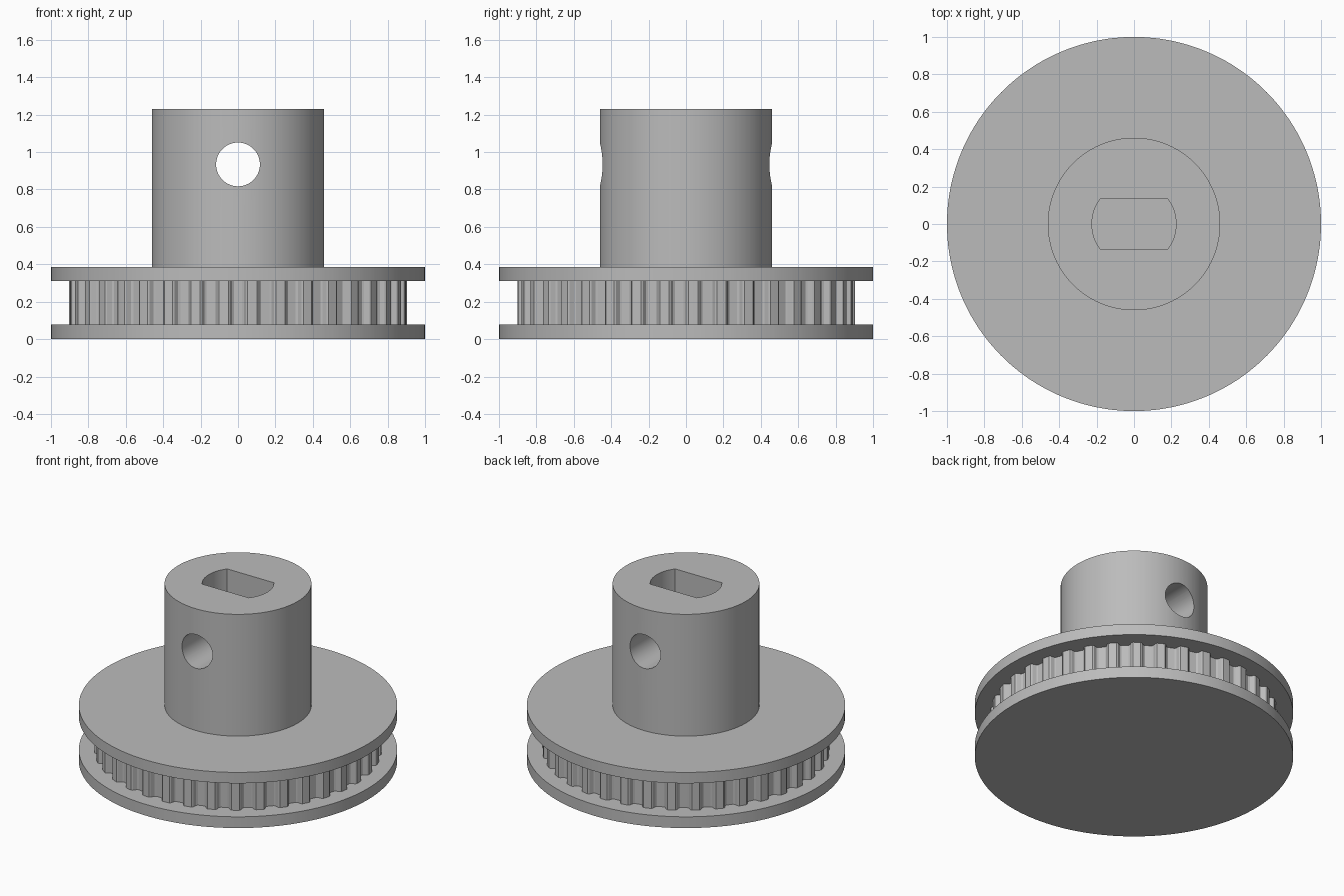
import bpy, bmesh, math
from mathutils import Matrix

cube = bpy.data.objects.get("Cube")
if cube:
    bpy.data.objects.remove(cube)

TEETH = 37
TOOTH_R = 0.903
PITCH = math.tau / TEETH
# half of one belt groove: (sideways offset, depth)
HALF_GROOVE = [(0.052, 0), (0.043, 0.007), (0.033, 0.032), (0.023, 0.039)]
GROOVE = [(-x, d) for x, d in HALF_GROOVE] + HALF_GROOVE[::-1]
GROOVE.append((PITCH * TOOTH_R / 2, 0))

grey = bpy.data.materials.new("grey plastic")
grey.use_nodes = True
colour = (0.5, 0.5, 0.5, 1)
grey.diffuse_color = colour
grey.node_tree.nodes["Principled BSDF"].inputs["Base Color"].default_value = colour


def make_object(name, bm):
    bmesh.ops.recalc_face_normals(bm, faces=bm.faces)
    mesh = bpy.data.meshes.new(name)
    bm.to_mesh(mesh)
    bm.free()
    mesh.materials.append(grey)
    obj = bpy.data.objects.new(name, mesh)
    bpy.context.collection.objects.link(obj)
    return obj


def loft(name, rings):
    """Skin a stack of rings with equal point counts and cap both ends."""
    bm = bmesh.new()
    loops = [[bm.verts.new(p) for p in ring] for ring in rings]
    for low, high in zip(loops, loops[1:]):
        for i in range(len(low)):
            j = (i + 1) % len(low)
            bm.faces.new((low[i], low[j], high[j], high[i]))
    bm.faces.new(loops[0][::-1])
    bm.faces.new(loops[-1])
    return make_object(name, bm)


def ring(radius, z, toothed=False):
    points = []
    for tooth in range(TEETH):
        for offset, depth in GROOVE:
            a = tooth * PITCH + offset / TOOTH_R - math.pi / 2
            r = radius - depth if toothed else radius
            points.append((r * math.cos(a), r * math.sin(a), z))
    return points


# body: lower flange, toothed belt seat, upper flange and hub
pulley = loft("pulley", [
    ring(1, 0), ring(1, 0.078),
    ring(TOOTH_R, 0.078, True), ring(TOOTH_R, 0.31, True),
    ring(1, 0.31), ring(1, 0.386),
    ring(0.461, 0.386), ring(0.461, 1.23)])

# shaft bore: round with two flats
BORE_R, FLAT = 0.225, 0.137
limit = math.asin(FLAT / BORE_R)
arc = [limit * (i / 8 - 1) for i in range(17)]
outline = [(s * BORE_R * math.cos(a), s * BORE_R * math.sin(a))
           for s in (1, -1) for a in arc]
bore = loft("bore_cutter", [[(x, y, z) for x, y in outline] for z in (0.078, 1.4)])

# set screw hole running front to back
bm = bmesh.new()
bmesh.ops.create_cone(bm, cap_ends=True, segments=64, radius1=0.117, radius2=0.117,
                      depth=1.4, matrix=Matrix.Translation((0, 0, 0.934))
                      @ Matrix.Rotation(math.pi / 2, 4, 'X'))
screw_hole = make_object("screw_hole_cutter", bm)

bpy.ops.object.select_all(action='DESELECT')
bpy.context.view_layer.objects.active = pulley
pulley.select_set(True)
for cutter in (bore, screw_hole):
    cutter.hide_render = True
    cut = pulley.modifiers.new(cutter.name, 'BOOLEAN')
    cut.operation = 'DIFFERENCE'
    cut.solver = 'EXACT'
    cut.object = cutter
    bpy.ops.object.modifier_apply(modifier=cut.name)
    bpy.data.objects.remove(cutter)
bpy.ops.object.shade_smooth_by_angle(angle=math.radians(30))
